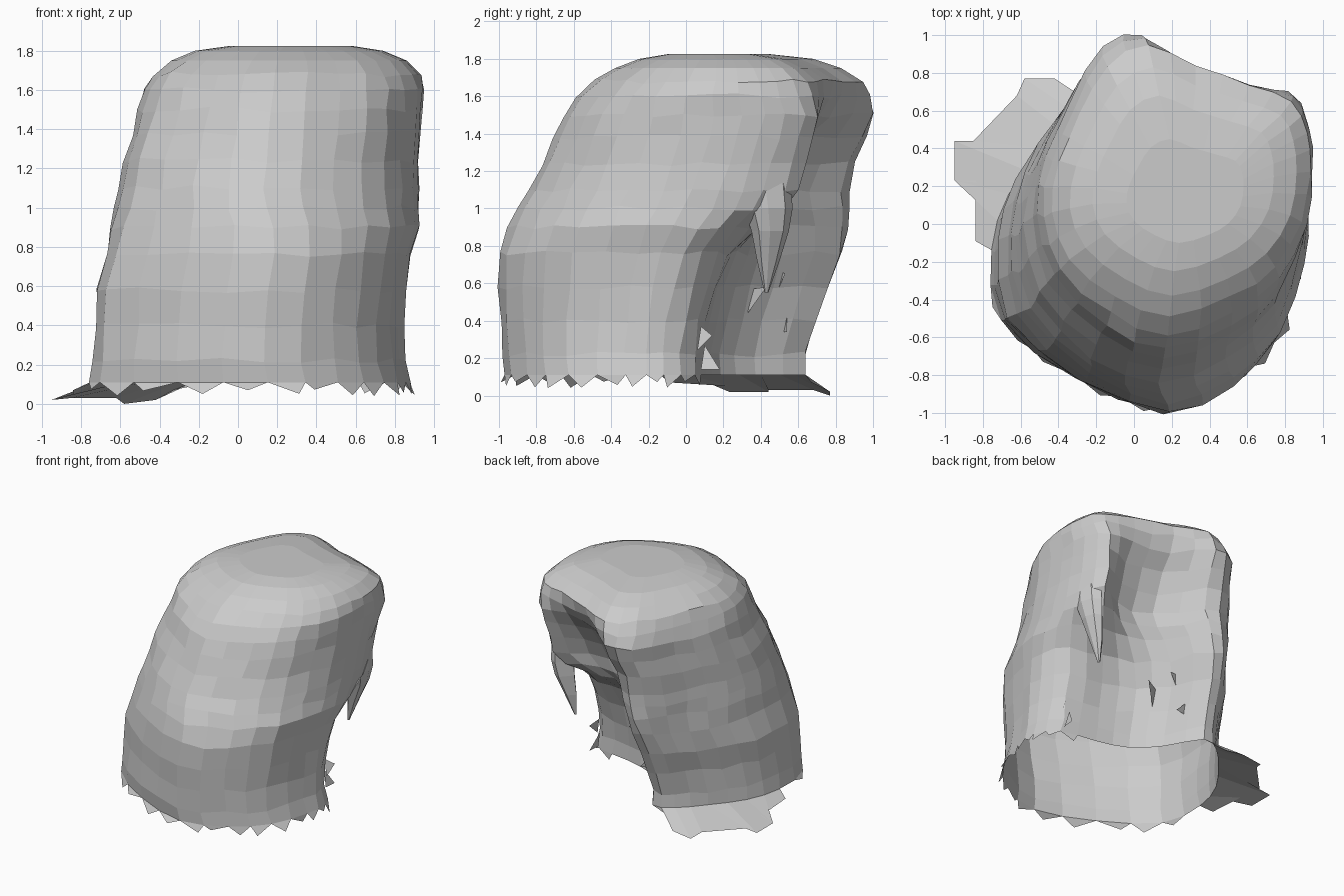
import bpy
import random
from mathutils import Vector

random.seed(4)
cube = bpy.data.objects.get("Cube")
if cube:
    bpy.data.objects.remove(cube, do_unlink=True)

grey = bpy.data.materials.new("plain_grey")
grey.use_nodes = True
colour = (0.6, 0.6, 0.6, 1)
grey.diffuse_color = colour
grey.node_tree.nodes["Principled BSDF"].inputs["Base Color"].default_value = colour


def make_object(name, verts, faces):
    mesh = bpy.data.meshes.new(name)
    mesh.from_pydata([tuple(v) for v in verts], [], faces)
    mesh.materials.append(grey)
    mesh.update()
    obj = bpy.data.objects.new(name, mesh)
    bpy.context.collection.objects.link(obj)
    return obj


def loft(rings, cap=True):
    """Skin a stack of equal rings, closing the top with a fan if wanted."""
    n = len(rings[0])
    verts = [v for ring in rings for v in ring]
    faces = []
    for k in range(len(rings) - 1):
        for i in range(n):
            j = (i + 1) % n
            faces.append((k * n + i, k * n + j, (k + 1) * n + j, (k + 1) * n + i))
    if cap:
        last = (len(rings) - 1) * n
        verts.append(sum(rings[-1], Vector()) / n)
        faces += [(last + i, last + (i + 1) % n, len(verts) - 1) for i in range(n)]
    return verts, faces


def rounded(points):
    """Double the points of a closed outline with a smooth in-between."""
    n = len(points)
    out = []
    for i in range(n):
        a, b, c, d = (Vector(points[(i + k) % n]) for k in (-1, 0, 1, 2))
        out += [b, (9 * (b + c) - a - d) / 16]
    return out


def fit(points, x0, x1, y0, y1, z):
    """Stretch an outline to the given extents at a height."""
    xs = [p.x for p in points]
    ys = [p.y for p in points]
    lx, ly = min(xs), min(ys)
    sx = (x1 - x0) / (max(xs) - lx)
    sy = (y1 - y0) / (max(ys) - ly)
    return [Vector((x0 + (p.x - lx) * sx, y0 + (p.y - ly) * sy, z)) for p in points]


# Outlines run from the front, past +x and the back, round to -x
upper = rounded([(.15, -.62), (.5, -.5), (.75, -.32), (.9, -.05), (.94, .25), (.92, .48),
                 (.84, .66), (.6, .76), (.3, .87), (.03, 1), (-.2, .87), (-.35, .58),
                 (-.46, .3), (-.5, 0), (-.4, -.28), (-.15, -.5)])
middle = rounded([(.15, -.8), (.5, -.68), (.75, -.45), (.89, -.1), (.92, .2), (.89, .42),
                  (.78, .6), (.56, .47), (.25, .5), (.02, .82), (-.18, .84), (-.37, .56),
                  (-.52, .28), (-.58, -.03), (-.5, -.38), (-.2, -.67)])
lower = rounded([(.15, -1), (.5, -.87), (.73, -.63), (.84, -.3), (.86, -.08), (.74, .1),
                 (.45, .16), (.2, .25), (.02, .45), (-.14, .74), (-.3, .68), (-.47, .48),
                 (-.65, .22), (-.74, -.1), (-.69, -.5), (-.3, -.82)])


def outline(t):
    """Blend lower (0), middle (1) and upper (2) outlines."""
    a, b = (lower, middle) if t < 1 else (middle, upper)
    return [p.lerp(q, t if t < 1 else t - 1) for p, q in zip(a, b)]


# Height, blend of outlines, x extents, y extents
levels = [
    (.11, 0, -.76, .88, -.97, .64),
    (.22, 0, -.75, .85, -.98, .64),
    (.40, 0, -.73, .84, -.99, .69),
    (.58, 0, -.72, .85, -1, .76),
    (.76, .1, -.67, .88, -1, .83),
    (.90, .4, -.65, .92, -.95, .86),
    (1.00, .8, -.63, .92, -.9, .87),
    (1.10, 1, -.61, .92, -.84, .87),
    (1.24, 1.1, -.58, .92, -.77, .91),
    (1.38, 1.25, -.54, .93, -.71, .96),
    (1.50, 1.5, -.51, .94, -.66, 1),
    (1.60, 1.8, -.48, .95, -.59, .99),
    (1.68, 2, -.43, .93, -.49, .95),
    (1.75, 2, -.34, .86, -.38, .83),
    (1.80, 2, -.22, .74, -.25, .68),
    (1.825, 2, -.04, .58, -.1, .45),
]

# Main shell, open underneath, with the hollow at its back corner
rings = []
for z, t, *extents in levels:
    ring = fit(outline(t), *extents, z)
    if .2 < z < 1.7:
        for v in ring:
            v.z += random.uniform(-.015, .015)
            v.x += random.uniform(-.008, .008)
            v.y += random.uniform(-.008, .008)
    rings.append(ring)
make_object("shell", *loft(rings))
base = rings[0]

# Hanging strand below the back corner, drawn from tip to root
strand = []
diamond = [(0, -1), (.8, -.6), (1, 0), (.7, .7), (0, 1), (-1, .1)]
for z, x, y, rx, ry in [(.55, .70, .43, .01, .01), (.72, .73, .44, .05, .06),
                        (.88, .77, .45, .08, .1), (1.0, .79, .44, .09, .13),
                        (1.15, .79, .42, .09, .14)]:
    strand.append([Vector((x + rx * a, y + ry * b, z)) for a, b in diamond])
make_object("hanging_strand", *loft(strand, cap=False))

# Flared skirt at the back of the -x side
outer = [(-.33, .67, .07), (-.42, .77, .02), (-.58, .77, 0), (-.62, .68, .03), (-.85, .44, .03),
         (-.95, .44, .02), (-.95, .23, .02), (-.84, .23, .05), (-.84, -.09, .07)]
first = 18
inner = [base[first + i] for i in range(len(outer))]
n = len(outer)
make_object("flared_skirt", inner + [Vector(p) for p in outer],
            [(i, n + i, n + i + 1, i + 1) for i in range(n - 1)])

# Torn teeth along the rim
verts, faces = [], []
for i in list(range(27, 32)) + list(range(0, 11)):
    a, b = base[i], base[(i + 1) % len(base)]
    mid = a.lerp(b, random.uniform(.2, .8))
    out = Vector((mid.x, mid.y, 0)).normalized() * random.uniform(0, .05)
    tip = mid + out - Vector((0, 0, random.uniform(.03, .075)))
    k = len(verts)
    verts += [a, tip, b]
    faces.append((k, k + 1, k + 2))
make_object("rim_teeth", verts, faces)

# Loose shreds around the hollow
verts, faces = [], []
for x, y, z, dx, dy, dz in [(.76, .06, .3, .02, .08, .02), (.74, .08, .2, .01, .1, -.06),
                            (.1, .33, .5, .12, .1, .08), (-.03, .48, .6, .12, .05, .05),
                            (-.06, .52, .4, .1, .02, -.06)]:
    k = len(verts)
    verts += [Vector((x, y, z - .06)), Vector((x + dx, y + dy, z + dz)),
              Vector((x - .03, y + .02, z + .07))]
    faces.append((k, k + 1, k + 2))
make_object("torn_shreds", verts, faces)
